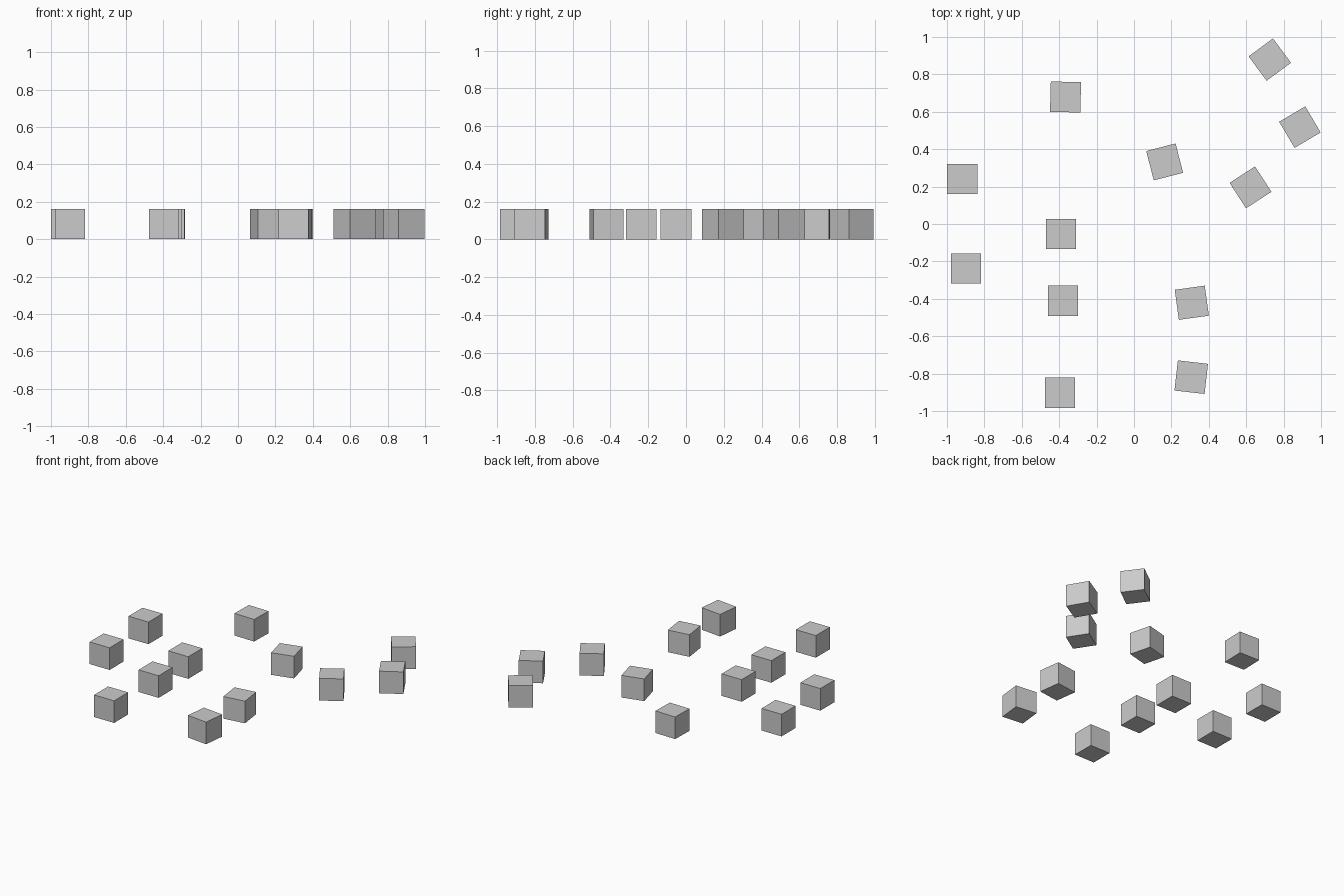
import bpy
from math import radians

SIZE = 0.162

# One scattered block per row: centre x, centre y, turn about z in degrees
blocks = [
    (-0.919, 0.241, 0), (-0.898, -0.238, 0), (-0.390, -0.053, 0),
    (-0.380, -0.411, 0), (-0.396, -0.903, 0), (-0.366, 0.679, -1.5),
    (0.164, 0.332, 14.5), (0.623, 0.196, 33), (0.887, 0.518, 30.5),
    (0.726, 0.879, 36.5), (0.309, -0.421, 7.8), (0.306, -0.819, -6.5),
]

# Plain cubes resting on the ground
for i, (x, y, turn) in enumerate(blocks, 1):
    bpy.ops.mesh.primitive_cube_add(size=SIZE, location=(x, y, SIZE / 2),
                                    rotation=(0, 0, radians(turn)))
    bpy.context.object.name = f"block_{i:02d}"
